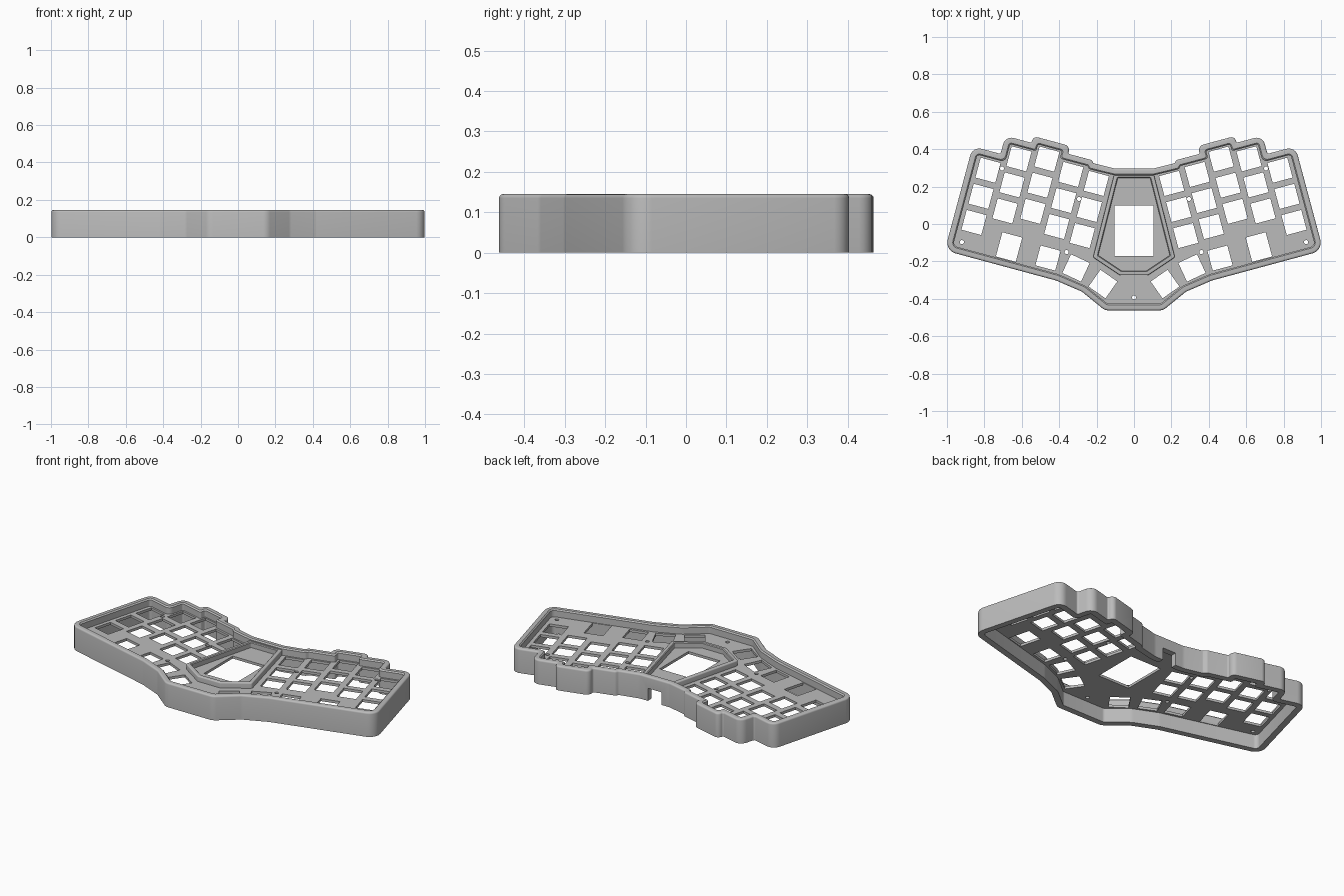
import bpy, bmesh, math
from mathutils import Vector, Matrix

cube = bpy.data.objects.get("Cube")
if cube:
    bpy.data.objects.remove(cube)

grey = bpy.data.materials.new("case grey")
grey.use_nodes = True
grey.diffuse_color = (0.5, 0.5, 0.5, 1)
grey.node_tree.nodes["Principled BSDF"].inputs["Base Color"].default_value = (0.5, 0.5, 0.5, 1)

TILT = math.radians(15)
BASE = Vector((0.2016, 0.217))       # top key of the innermost column
PITCH = 0.1444
KEY = 0.11
WALL = 0.036
TOP = 0.145
PLATE_LOW, PLATE_HIGH = 0.085, 0.1


def tilted(u, v):
    """Position in the tilted key grid of the left half."""
    return BASE + Matrix.Rotation(TILT, 2) @ Vector((u, v))


def both_halves(points):
    """Close a half outline (back to front) by mirroring it, counterclockwise."""
    mirrored = [(Vector((-p.x, p.y)), r) for p, r in points]
    return mirrored + points[::-1]


def rounded(outline, inset, steps=6):
    """Offset an outline inwards and round its corners."""
    n = len(outline)
    corners = []
    for i, (p, r) in enumerate(outline):
        a = (p - outline[i - 1][0]).normalized()
        b = (outline[(i + 1) % n][0] - p).normalized()
        na, nb = Vector((-a.y, a.x)), Vector((-b.y, b.x))
        corners.append((p + (na + nb) * inset / (1 + na.dot(nb)), a, b, r))
    result = []
    for i, (p, a, b, r) in enumerate(corners):
        convex = a.x * b.y - a.y * b.x > 0
        r = max(r - inset, 0.006) if convex else r + inset
        half = a.angle(b) / 2
        room = min((p - corners[i - 1][0]).length, (corners[(i + 1) % n][0] - p).length)
        t = min(r * math.tan(half), room * (0.7 if convex else 0.28))
        r = t / math.tan(half)
        start = p - a * t
        side = Vector((-a.y, a.x)) * (1 if convex else -1)
        centre = start + side * r
        for k in range(steps + 1):
            angle = 2 * half * k / steps * (1 if convex else -1)
            result.append(centre + Matrix.Rotation(angle, 2) @ (start - centre))
    return result


def finish(obj):
    obj.data.materials.clear()
    obj.data.materials.append(grey)
    bpy.ops.object.select_all(action="DESELECT")
    obj.select_set(True)
    bpy.context.view_layer.objects.active = obj
    bpy.ops.object.shade_smooth_by_angle(angle=math.radians(32))


def wall_ring(name, outline, profile):
    """Closed wall: sweep an (inset, z) section around an outline."""
    bm = bmesh.new()
    rings = [[bm.verts.new((p.x, p.y, z)) for p in rounded(outline, d)] for d, z in profile]
    for i, low in enumerate(rings):
        high = rings[(i + 1) % len(rings)]
        for j in range(len(low)):
            k = (j + 1) % len(low)
            bm.faces.new((low[j], low[k], high[k], high[j]))
    bmesh.ops.recalc_face_normals(bm, faces=bm.faces)
    mesh = bpy.data.meshes.new(name)
    bm.to_mesh(mesh)
    bm.free()
    obj = bpy.data.objects.new(name, mesh)
    bpy.context.collection.objects.link(obj)
    return obj


def section(thick, low, high, soft):
    """Wall section with a round outer edge and a small inner chamfer."""
    arc = [(soft - soft * math.cos(a), high - soft + soft * math.sin(a))
           for a in (math.pi / 2 * k / 4 for k in range(5))]
    return [(0, low)] + arc + [(thick - soft * 0.7, high), (thick, high - soft * 0.7), (thick, low)]


# Case outline: back edge stepping along the columns, side, then thumb edge
half = [(Vector((0.1, 0.296)), 0.08)]
steps = [(0.042, 0.1, 0.02), (0.057, 0.114, 0.02),
         (1.5 * PITCH - 0.03, 0.114, 0.01), (1.5 * PITCH - 0.03, 0.157, 0.045),
         (2.5 * PITCH + 0.03, 0.157, 0.045), (2.5 * PITCH + 0.03, 0.12, 0.01),
         (3.5 * PITCH + 0.03, 0.12, 0.045), (3.5 * PITCH + 0.03, 0.02, 0.01),
         (4.5 * PITCH + 0.04, 0.02, 0.05), (4.5 * PITCH + 0.04, -0.556, 0.06)]
half += [(tilted(u, v), r) for u, v, r in steps]
half += [(Vector((0.417, -0.302)), 0.04), (Vector((0.278, -0.362)), 0.06),
         (Vector((0.155, -0.462)), 0.06)]
case = both_halves(half)

# Outer wall with a cable opening at the back
wall = wall_ring("outer_wall", case, section(WALL, 0, TOP, 0.01))
bpy.ops.mesh.primitive_cube_add(size=1, location=(0, 0.28, 0.03))
cutter = bpy.context.object
cutter.name = "cable_opening_cutter"
cutter.scale = (0.09, 0.12, 0.09)
cutter.hide_render = True
cut = wall.modifiers.new("cable_opening", "BOOLEAN")
cut.object = cutter
cut.solver = "EXACT"
bpy.context.view_layer.update()
mesh = bpy.data.meshes.new_from_object(wall.evaluated_get(bpy.context.evaluated_depsgraph_get()))
wall.modifiers.clear()
wall.data = mesh
bpy.data.objects.remove(cutter)
finish(wall)

# Raised frame around the central window
frame = both_halves([(Vector((0.105, 0.27)), 0.012), (Vector((0.219, -0.178)), 0.015),
                     (Vector((0.075, -0.274)), 0.015)])
finish(wall_ring("centre_frame", frame, section(0.024, PLATE_HIGH - 0.01, 0.132, 0.006)))


# Key plate: flat filled curve with openings
def rectangle(centre, width, depth, angle):
    turn = Matrix.Rotation(angle, 2)
    return [centre + turn @ Vector((sx * width / 2, sy * depth / 2))
            for sx, sy in ((-1, -1), (1, -1), (1, 1), (-1, 1))]


def circle(centre, radius, count=16):
    return [centre + Matrix.Rotation(math.tau * k / count, 2) @ Vector((radius, 0))
            for k in range(count)]


openings = []
for column, offset in enumerate((0, 0.011, 0.057, 0.02, -0.082)):
    for row in range(3):
        centre = tilted(column * PITCH, offset - row * PITCH)
        openings.append(rectangle(centre, KEY, KEY, TILT))
for x, y, depth, degrees in ((0.668, -0.123, 0.134, 15), (0.46, -0.182, KEY, 15),
                             (0.31, -0.235, KEY, 25), (0.166, -0.321, KEY, 35)):
    openings.append(rectangle(Vector((x, y)), KEY, depth, math.radians(degrees)))
for x, y in ((0.92, -0.097), (0.706, 0.297), (0.294, 0.133), (0.36, -0.15)):
    openings.append(circle(Vector((x, y)), 0.011))
openings += [[Vector((-p.x, p.y)) for p in o] for o in openings]
openings.append(circle(Vector((0, -0.392)), 0.011))
openings.append(rectangle(Vector((0, -0.036)), 0.21, 0.272, 0))

curve = bpy.data.curves.new("plate_outline", "CURVE")
curve.dimensions = "2D"
curve.fill_mode = "BOTH"
curve.extrude = (PLATE_HIGH - PLATE_LOW) / 2
for loop in [rounded(case, WALL - 0.008)] + openings:
    spline = curve.splines.new("POLY")
    spline.points.add(len(loop) - 1)
    for point, p in zip(spline.points, loop):
        point.co = (p.x, p.y, 0, 1)
    spline.use_cyclic_u = True
source = bpy.data.objects.new("plate_source", curve)
bpy.context.collection.objects.link(source)
bpy.context.view_layer.update()
plate_mesh = bpy.data.meshes.new_from_object(
    source.evaluated_get(bpy.context.evaluated_depsgraph_get()))
bpy.data.objects.remove(source)
plate_mesh.transform(Matrix.Translation((0, 0, (PLATE_LOW + PLATE_HIGH) / 2)))
plate = bpy.data.objects.new("key_plate", plate_mesh)
bpy.context.collection.objects.link(plate)
finish(plate)
